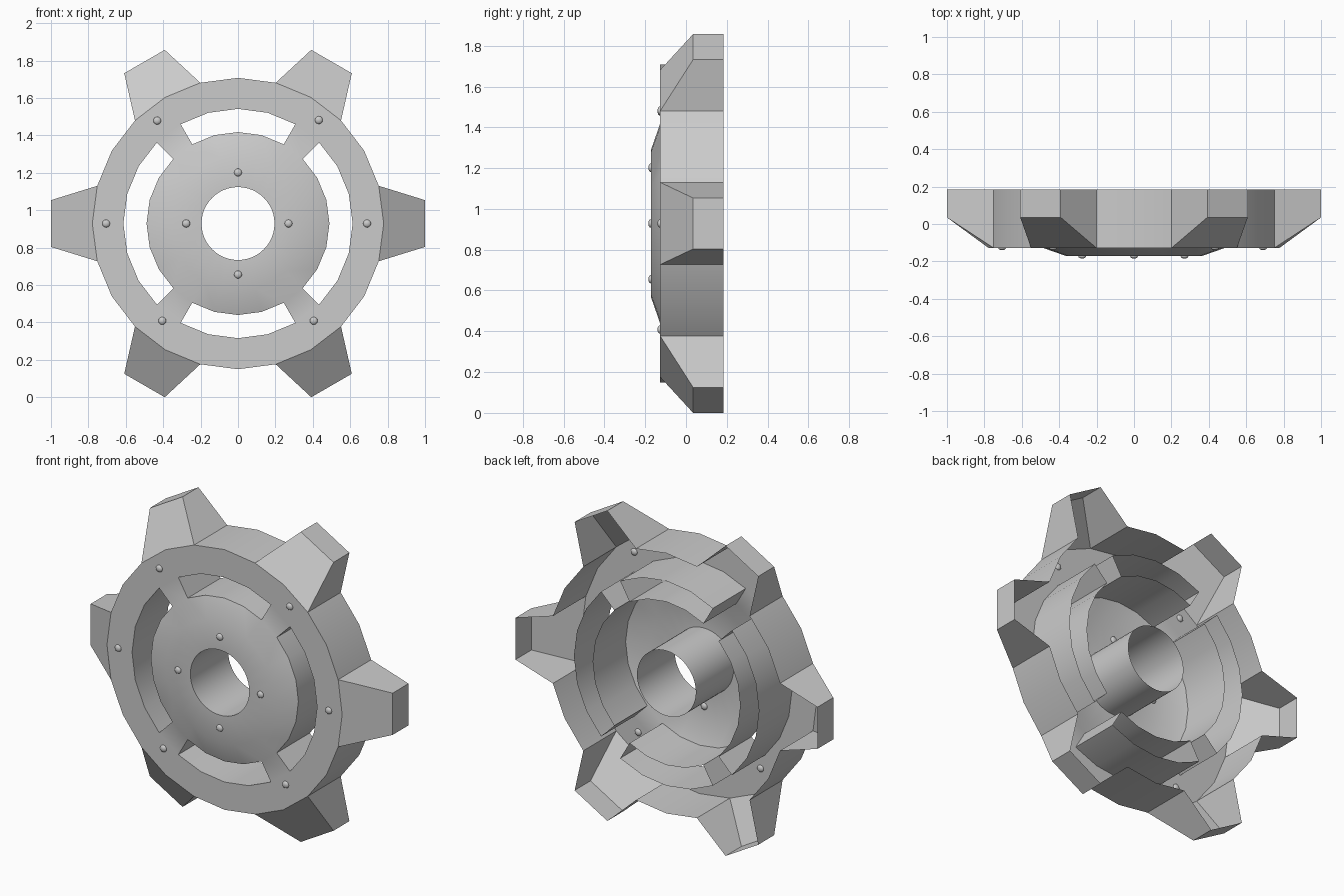
import bpy, bmesh
from math import sin, cos, radians, pi
from mathutils import Matrix

if "Cube" in bpy.data.objects:
    bpy.data.objects.remove(bpy.data.objects["Cube"])

CZ = 0.9285                      # wheel centre height
BACK, PLATE, HUB = 0.185, -0.127, -0.172
R_BORE, R_HUB, R_IN, R_OUT, R_RIM = 0.195, 0.36, 0.489, 0.613, 0.779
N = 24                           # rim segments, 15 degrees each
SLOTS = [(-3, 3), (4, 8), (9, 15), (16, 20)]   # start / end segment of each slot


def pt(r, k, y, n=N):
    a = 2 * pi * k / n
    return (r * cos(a), y, CZ + r * sin(a))


def finish(name, faces, smooth=30):
    bm = bmesh.new()
    for f in faces:
        bm.faces.new([bm.verts.new(p) for p in f])
    bmesh.ops.remove_doubles(bm, verts=bm.verts, dist=1e-4)
    bmesh.ops.recalc_face_normals(bm, faces=bm.faces)
    # make front-facing sheets point towards -y
    if sum(f.normal.y * f.calc_area() for f in bm.faces) > 0:
        bmesh.ops.reverse_faces(bm, faces=bm.faces)
    me = bpy.data.meshes.new(name)
    bm.to_mesh(me)
    bm.free()
    ob = bpy.data.objects.new(name, me)
    bpy.context.collection.objects.link(ob)
    bpy.ops.object.select_all(action='DESELECT')
    ob.select_set(True)
    bpy.context.view_layer.objects.active = ob
    bpy.ops.object.shade_smooth_by_angle(angle=radians(smooth))
    return ob


def band(ra, ya, rb, yb, k):
    return [pt(ra, k, ya), pt(rb, k, yb), pt(rb, k + 1, yb), pt(ra, k + 1, ya)]


slot_segments = {k % N for a, b in SLOTS for k in range(a, b)}
shell = []

for k in range(N):
    # raised hub face with a finer round bore, and its tube to the back
    shell.append([pt(R_HUB, k, HUB), pt(R_HUB, k + 1, HUB)] +
                 [pt(R_BORE, 2 * k + j, HUB, 2 * N) for j in (2, 1, 0)])
    for j in (2 * k, 2 * k + 1):
        shell.append([pt(R_BORE, j, HUB, 2 * N), pt(R_BORE, j + 1, HUB, 2 * N),
                      pt(R_BORE, j + 1, BACK, 2 * N), pt(R_BORE, j, BACK, 2 * N)])
    # sloped hub shoulder and flat rim face
    shell.append(band(R_HUB, HUB, R_IN, PLATE, k))
    shell.append(band(R_OUT, PLATE, R_RIM, PLATE, k))
    # spokes between the slots
    if k not in slot_segments:
        shell.append(band(R_IN, PLATE, R_OUT, PLATE, k))
    # outer wall between the teeth
    if k % 4 in (1, 2):
        shell.append(band(R_RIM, PLATE, R_RIM, BACK, k))

# hollow teeth: sloped front, tip and two sides, open at the back
TIP_Y, TIP_W = 0.035, 0.125
for t in range(6):
    rot = Matrix.Translation((0, 0, CZ)) @ Matrix.Rotation(-t * pi / 3, 4, 'Y')

    def tip(s, y):
        return tuple(rot @ Matrix.Translation((1, y, s * TIP_W)).translation)

    k = 4 * t
    shell.append([pt(R_RIM, k - 1, PLATE), tip(-1, TIP_Y), tip(1, TIP_Y),
                  pt(R_RIM, k + 1, PLATE), pt(R_RIM, k, PLATE)])
    shell.append([tip(-1, TIP_Y), tip(-1, BACK), tip(1, BACK), tip(1, TIP_Y)])
    for s in (-1, 1):
        shell.append([pt(R_RIM, k + s, PLATE), pt(R_RIM, k + s, BACK),
                      tip(s, BACK), tip(s, TIP_Y)])
finish("sprocket_shell", shell)

# duct walls running back from each slot
for i, (a, b) in enumerate(SLOTS):
    walls = [band(r, PLATE, r, BACK, k) for r in (R_IN, R_OUT) for k in range(a, b)]
    for k in (a, b):
        walls.append([pt(R_IN, k, PLATE), pt(R_OUT, k, PLATE),
                      pt(R_OUT, k, BACK), pt(R_IN, k, BACK)])
    finish(f"slot_duct_{i + 1}", walls)

# rivets on the hub and rim
hub_rivets = [(0, 0.273), (0, -0.273), (0.27, 0), (-0.277, 0)]
rim_rivets = [(0.69, 0), (-0.705, 0), (0.432, 0.553), (-0.432, 0.55),
              (0.405, -0.52), (-0.405, -0.52)]
for label, y, spots in (("hub", HUB, hub_rivets), ("rim", PLATE, rim_rivets)):
    for i, (x, z) in enumerate(spots):
        bpy.ops.mesh.primitive_uv_sphere_add(segments=12, ring_count=8, radius=0.021,
                                             location=(x, y, CZ + z), rotation=(pi / 2, 0, 0))
        ob = bpy.context.object
        ob.name = f"{label}_rivet_{i + 1}"
        ob.scale.z = 0.62
        bpy.ops.object.shade_smooth()
